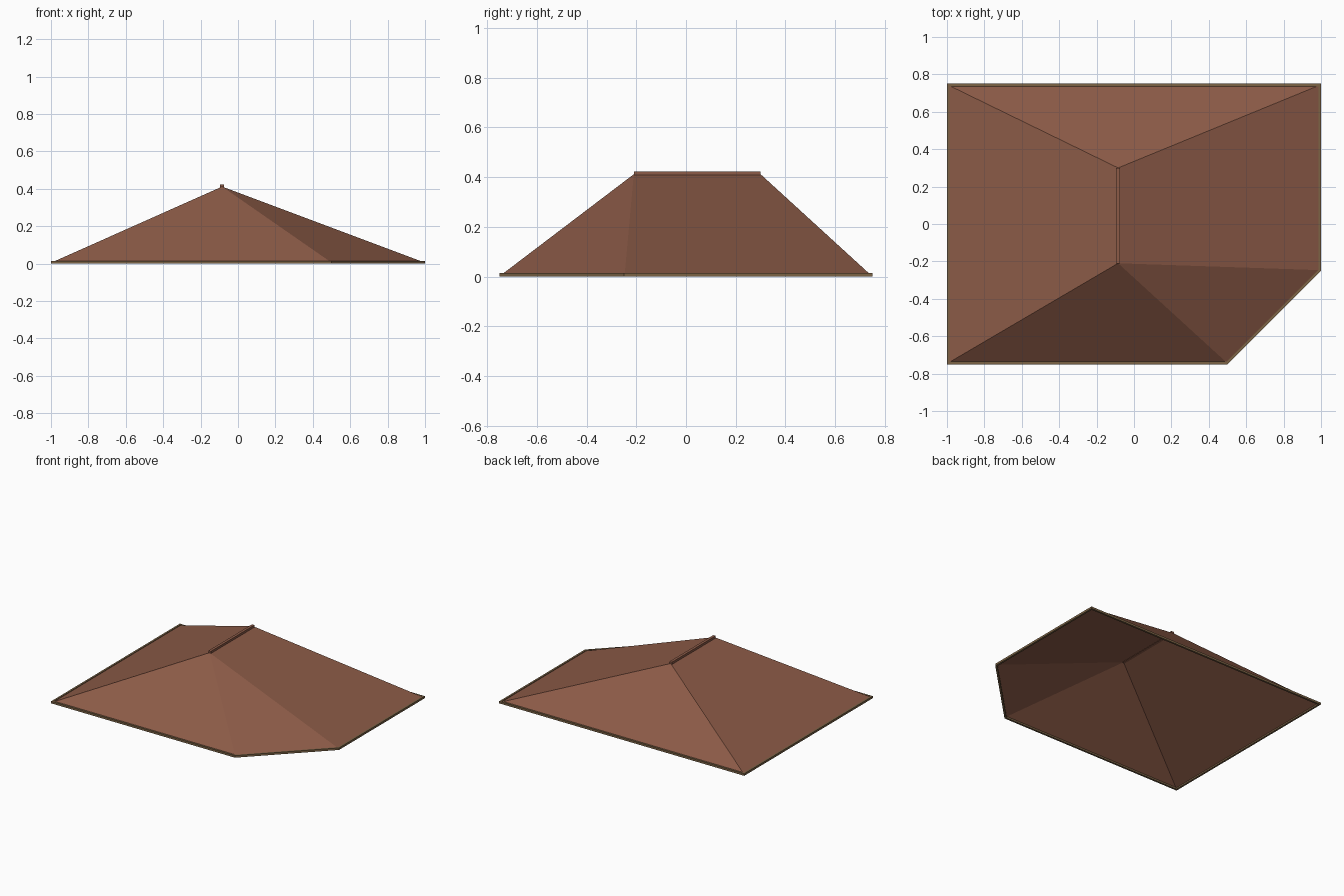
import bpy
from mathutils import Vector

if "Cube" in bpy.data.objects:
    bpy.data.objects.remove(bpy.data.objects["Cube"])


def material(name, color):
    m = bpy.data.materials.new(name)
    m.diffuse_color = (*color, 1)
    m.use_nodes = True
    m.node_tree.nodes["Principled BSDF"].inputs["Base Color"].default_value = m.diffuse_color
    return m


def mesh_object(name, verts, faces, mat):
    me = bpy.data.meshes.new(name)
    me.from_pydata(verts, [], faces)
    me.materials.append(mat)
    me.update()
    ob = bpy.data.objects.new(name, me)
    bpy.context.collection.objects.link(ob)
    return ob


def inset(loop, d):
    """Mitred inward offset of a counter-clockwise outline."""
    out = []
    for i, p in enumerate(loop):
        a = (p - loop[i - 1]).normalized()
        b = (loop[(i + 1) % len(loop)] - p).normalized()
        na, nb = Vector((-a.y, a.x)), Vector((-b.y, b.x))
        out.append(p + (na + nb) * d / (1 + na.dot(nb)))
    return out


brown = material("roof brown", (0.262, 0.104, 0.063))
olive = material("trim olive brown", (0.20, 0.125, 0.06))

RIDGE_X, RIDGE_FRONT, RIDGE_BACK, RIDGE_Z = -0.085, -0.21, 0.30, 0.412
outline = [Vector(p) for p in
           ((-1, -0.75), (0.5, -0.75), (1, -0.25), (1, 0.75), (-1, 0.75))]

# Roof slopes: a hipped sheet with a clipped front right corner, open below
eave = [(p.x, p.y, 0.008) for p in inset(outline, 0.008)]
ridge = [(RIDGE_X, RIDGE_FRONT, RIDGE_Z), (RIDGE_X, RIDGE_BACK, RIDGE_Z)]
mesh_object("roof_slopes", eave + ridge,
            [(0, 1, 5), (1, 2, 5), (2, 3, 6, 5), (3, 4, 6), (4, 0, 5, 6)], brown)

# Eave trim: a thin square-section frame around the outline
inner = inset(outline, 0.014)
n = len(outline)
rings = [(p.x, p.y, z) for loop, z in
         ((outline, 0), (outline, 0.015), (inner, 0.015), (inner, 0)) for p in loop]
faces = [(k * n + i, k * n + (i + 1) % n,
          (k + 1) % 4 * n + (i + 1) % n, (k + 1) % 4 * n + i)
         for k in range(4) for i in range(n)]
mesh_object("eave_trim", rings, faces, olive)

# Ridge cap: a slim bar along the top
bpy.ops.mesh.primitive_cube_add(
    size=1, location=(RIDGE_X, (RIDGE_FRONT + RIDGE_BACK) / 2, 0.415))
cap = bpy.context.object
cap.name = "ridge_cap"
cap.scale = (0.02, RIDGE_BACK - RIDGE_FRONT, 0.018)
cap.data.materials.append(brown)
